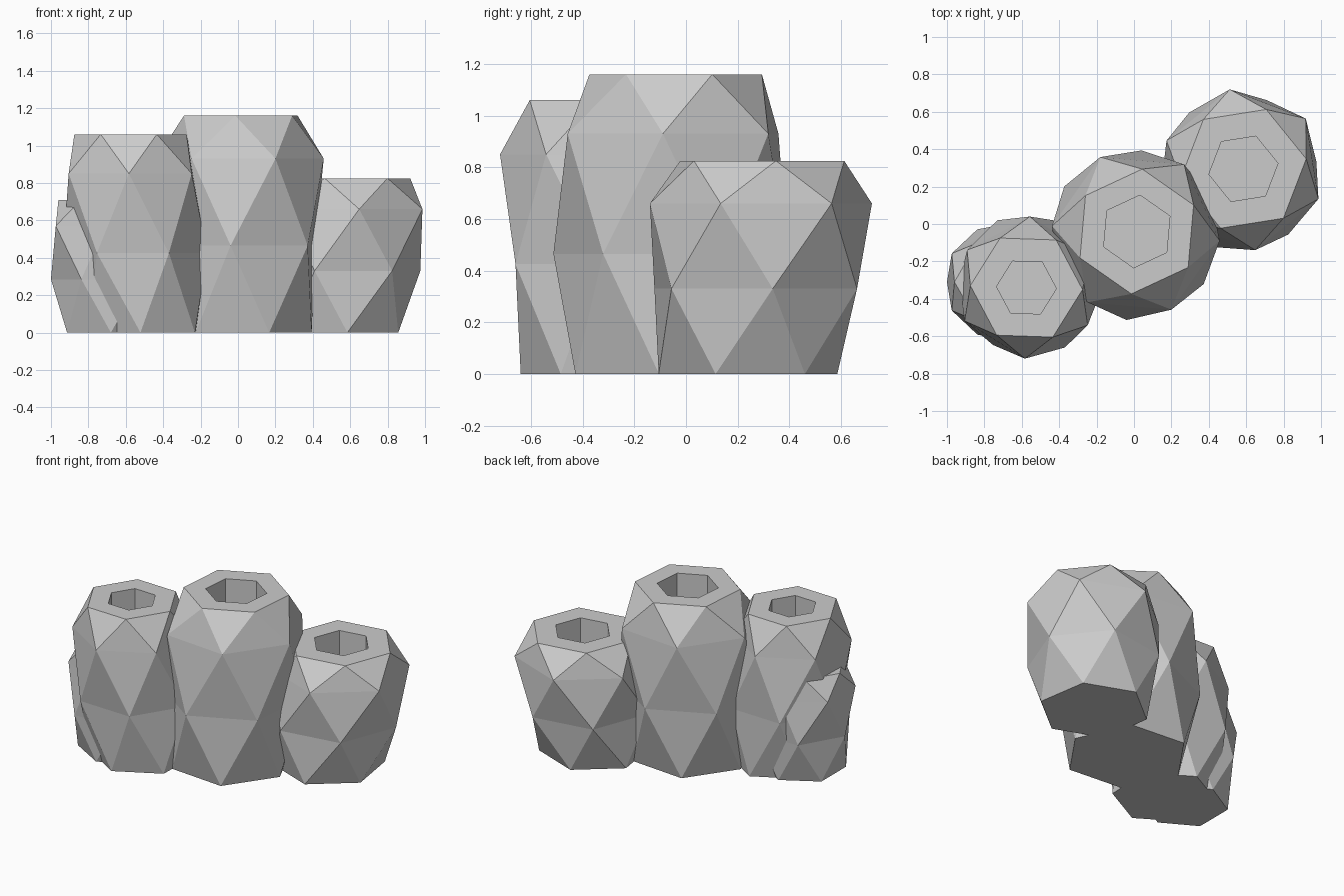
import bpy, bmesh, math

if "Cube" in bpy.data.objects:
    bpy.data.objects.remove(bpy.data.objects["Cube"])

stone = bpy.data.materials.new("pale_grey")
stone.diffuse_color = (0.6, 0.6, 0.6, 1)
stone.use_nodes = True
stone.node_tree.nodes["Principled BSDF"].inputs["Base Color"].default_value = stone.diffuse_color


def pod(name, rings, twist, hole_r, depth):
    """Six-sided faceted pod. rings: (x, y, z, radius) from base to rim."""
    bm = bmesh.new()

    def ring(x, y, z, r, deg):
        return [bm.verts.new((x + r * math.cos(math.radians(deg + 60 * i)),
                              y + r * math.sin(math.radians(deg + 60 * i)), z))
                for i in range(6)]

    # outer wall: each ring is turned half a side from the one below
    loops = [ring(*p, twist + 30 * k) for k, p in enumerate(rings)]
    for a, b in zip(loops, loops[1:]):
        for i in range(6):
            j = (i + 1) % 6
            bm.faces.new((a[i], a[j], b[i]))
            bm.faces.new((b[i], a[j], b[j]))

    # flat rim, hole wall and hole floor
    x, y, z, _ = rings[-1]
    deg = twist + 30 * (len(rings) - 1)
    lip = ring(x, y, z, hole_r, deg)
    floor = ring(x, y, z - depth, hole_r, deg)
    for a, b in ((loops[-1], lip), (lip, floor)):
        for i in range(6):
            j = (i + 1) % 6
            bm.faces.new((a[i], a[j], b[j], b[i]))
    bm.faces.new(floor)
    bm.faces.new(loops[0][::-1])
    bmesh.ops.recalc_face_normals(bm, faces=bm.faces)

    mesh = bpy.data.meshes.new(name)
    bm.to_mesh(mesh)
    bm.free()
    mesh.materials.append(stone)
    bpy.context.collection.objects.link(bpy.data.objects.new(name, mesh))


pod("tall_pod", [(0.0, -0.07, 0, 0.395), (0.0, -0.06, 0.465, 0.455),
                 (0.01, -0.05, 0.93, 0.45), (0.015, -0.04, 1.16, 0.335)], 55, 0.195, 0.25)
pod("right_pod", [(0.53, 0.24, 0, 0.35), (0.56, 0.27, 0.33, 0.42),
                  (0.58, 0.29, 0.66, 0.435), (0.585, 0.295, 0.825, 0.34)], 39, 0.187, 0.2)
pod("left_pod", [(-0.51, -0.31, 0, 0.33), (-0.55, -0.32, 0.425, 0.385),
                 (-0.57, -0.34, 0.85, 0.38), (-0.575, -0.34, 1.06, 0.3)], 28, 0.16, 0.23)
pod("small_pod", [(-0.68, -0.31, 0, 0.27), (-0.675, -0.31, 0.285, 0.325),
                  (-0.71, -0.31, 0.57, 0.305), (-0.72, -0.31, 0.71, 0.24)], 30, 0.13, 0.15)
